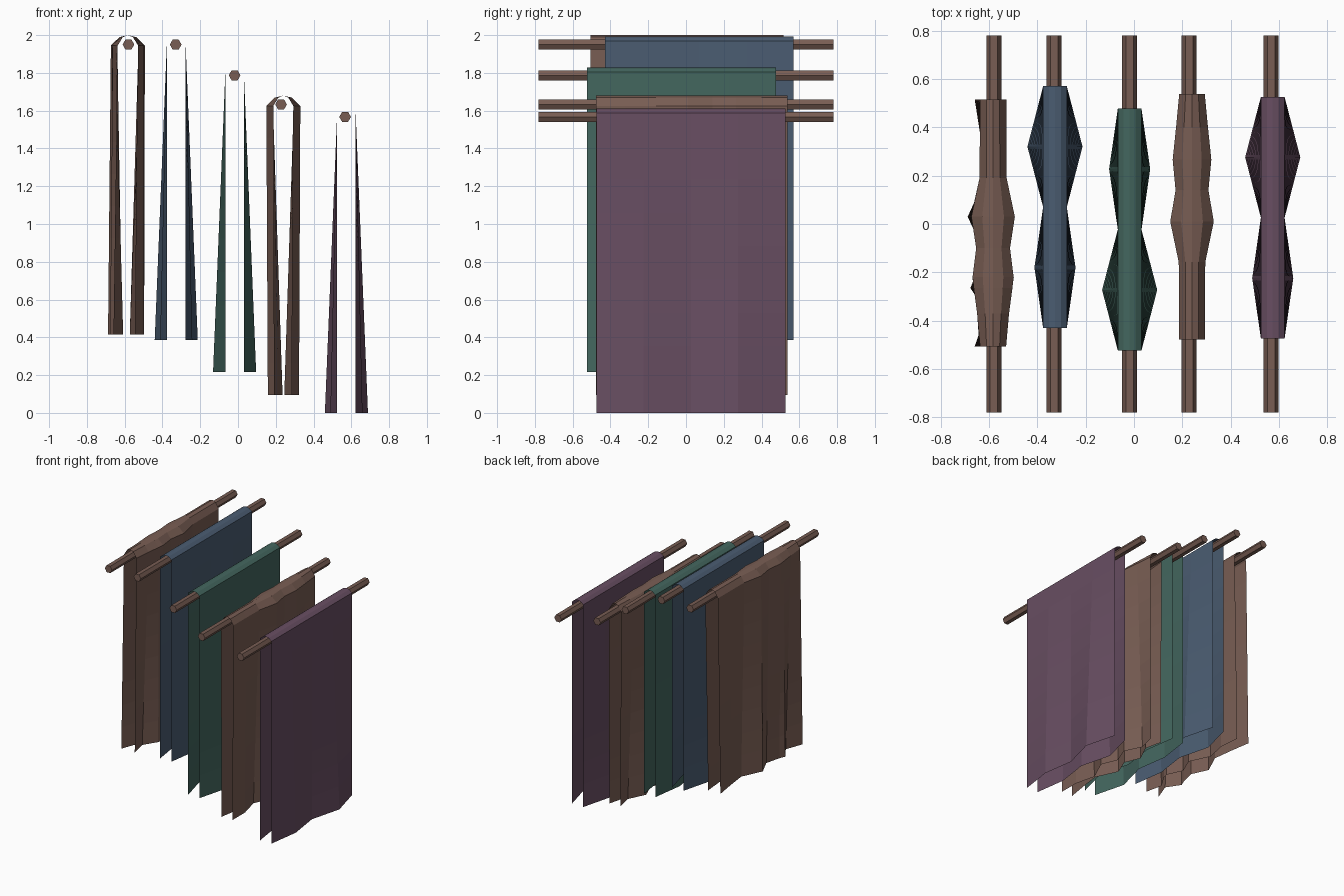
import bpy, math

if "Cube" in bpy.data.objects:
    bpy.data.objects.remove(bpy.data.objects["Cube"])


def material(name, rgb):
    m = bpy.data.materials.new(name)
    lin = [((c / 255 + 0.055) / 1.055) ** 2.4 for c in rgb]
    m.diffuse_color = (*lin, 1)
    m.use_nodes = True
    m.node_tree.nodes["Principled BSDF"].inputs["Base Color"].default_value = m.diffuse_color
    return m


brown = material("brown", (120, 93, 83))
blue = material("slate blue", (74, 92, 113))
green = material("dark green", (67, 102, 94))
purple = material("dull purple", (104, 78, 98))


def rod(name, x, z):
    bpy.ops.mesh.primitive_cylinder_add(
        vertices=6, radius=0.031, depth=1.56, location=(x, 0, z),
        rotation=(math.pi / 2, 0, math.pi))
    ob = bpy.context.object
    ob.name = name
    # turn the hexagon so two corners point sideways
    for v in ob.data.vertices:
        a = math.radians(30)
        px, py = v.co.x, v.co.y
        v.co.x = px * math.cos(a) - py * math.sin(a)
        v.co.y = px * math.sin(a) + py * math.cos(a)
    ob.data.materials.append(brown)


def cloth(name, x, top, bottom, mat, columns, drop, rows=9):
    """Sheet hung over a rod. Each column is
    (y, half width at shoulder, left half width at hem, right half width at hem)."""
    verts, n = [], 2 * rows + 5
    for y, w, left, right in columns:
        sh = top - drop
        side = []
        for s, hem in ((-1, left), (1, right)):
            line = []
            for i in range(rows + 1):
                t = i / rows
                line.append((x + s * (w + (hem - w) * t), y, sh + (bottom - sh) * t))
            side.append(line)
        arch = [(x - w * 0.5, y, top - drop * 0.2), (x, y, top),
                (x + w * 0.5, y, top - drop * 0.2)]
        verts += side[0][::-1] + arch + side[1]
    faces = [(c * n + i, c * n + i + 1, (c + 1) * n + i + 1, (c + 1) * n + i)
             for c in range(len(columns) - 1) for i in range(n - 1)]
    me = bpy.data.meshes.new(name)
    me.from_pydata(verts, [], faces)
    me.materials.append(mat)
    # make the outside face upward and outward
    if sum(p.normal.z * p.area for p in me.polygons) < 0:
        me.flip_normals()
    ob = bpy.data.objects.new(name, me)
    bpy.context.collection.objects.link(ob)


# rods
for name, x, z in (("rod_far_left", -0.58, 1.95), ("rod_left", -0.33, 1.95),
                   ("rod_middle", -0.018, 1.787), ("rod_right", 0.228, 1.633),
                   ("rod_far_right", 0.567, 1.567)):
    rod(name, x, z)

# neatly pleated cloths: two folds that open toward the hem
for name, x, cy, flip, top, bottom, mat in (
        ("blue_cloth", -0.327, 0.07, 1, 1.993, 0.385, blue),
        ("green_cloth", -0.018, -0.023, -1, 1.828, 0.217, green),
        ("purple_cloth", 0.574, 0.026, 1, 1.612, 0.0, purple)):
    folds = [(-0.5, 0.049), (-0.25, 0.085), (0, 0.049), (0.25, 0.114), (0.5, 0.049)]
    cols = sorted((cy + flip * o, 0.049, h, h) for o, h in folds)
    cloth(name, x, top, bottom, mat, cols, 0.024)

# rumpled brown cloths: bulges at the shoulder, hem gathered inward
cloth("brown_cloth_far_left", -0.583, 2.0, 0.415, brown, [
    (-0.506, 0.054, 0.076, 0.04), (-0.37, 0.066, 0.025, 0.01),
    (-0.265, 0.08, 0.094, 0.075), (-0.22, 0.085, 0.075, 0.086),
    (-0.1, 0.07, 0.045, 0.03), (0.03, 0.09, 0.105, 0.086),
    (0.19, 0.056, 0.03, 0.01), (0.35, 0.055, 0.05, 0.045),
    (0.515, 0.055, 0.076, 0.03)], 0.055)
cloth("brown_cloth_right", 0.24, 1.68, 0.095, brown, [
    (-0.477, 0.053, 0.05, 0.045), (-0.32, 0.053, 0.025, 0.045),
    (-0.158, 0.055, 0.004, 0.005), (0.01, 0.09, 0.082, 0.083),
    (0.14, 0.068, 0.03, 0.03), (0.266, 0.08, 0.08, 0.08),
    (0.4, 0.066, 0.015, 0.015), (0.537, 0.053, 0.045, 0.05)], 0.055)
